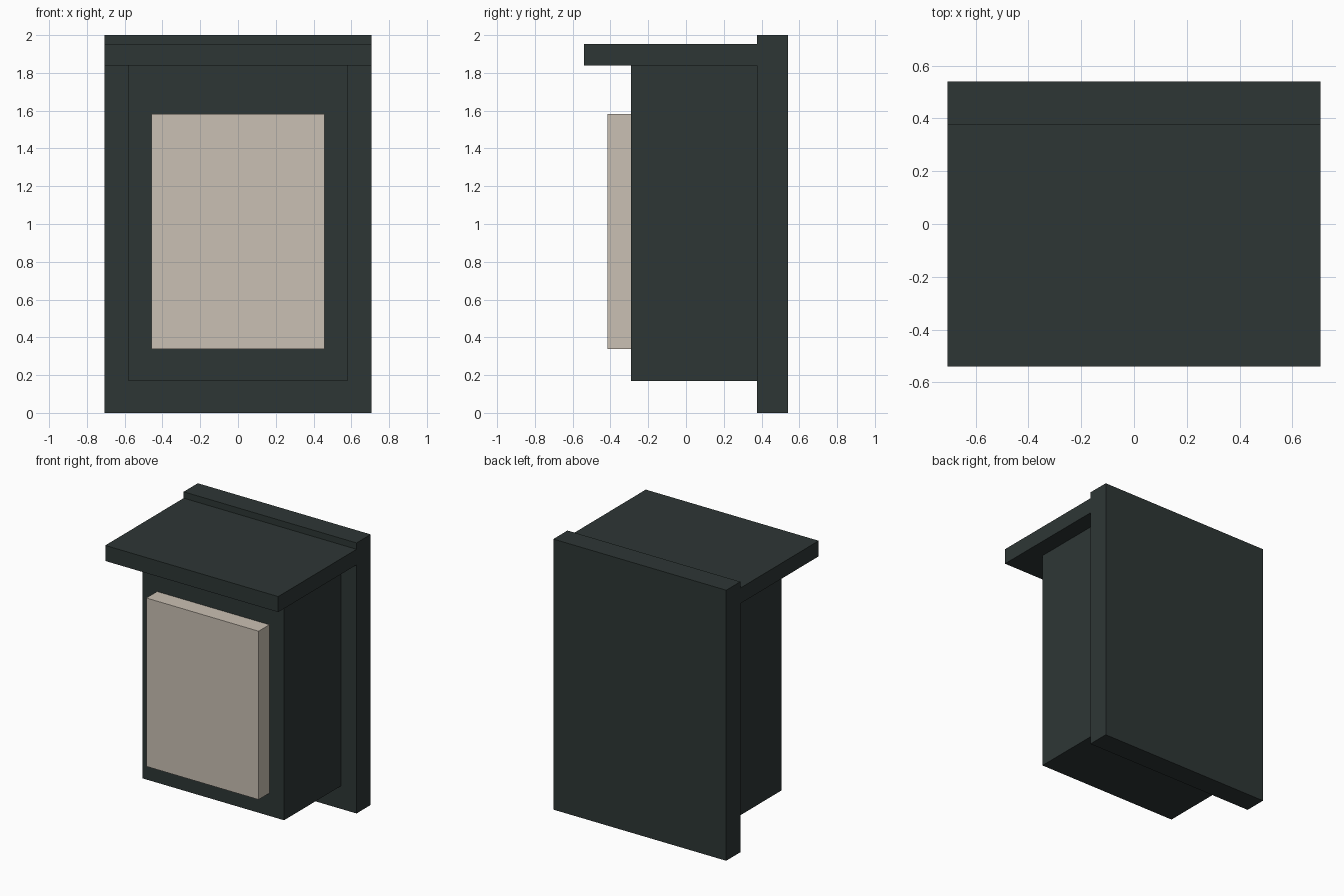
import bpy
import bmesh
from mathutils import Vector

cube = bpy.data.objects.get("Cube")
if cube:
    bpy.data.objects.remove(cube, do_unlink=True)


def make_material(name, color):
    mat = bpy.data.materials.new(name)
    mat.use_nodes = True
    mat.diffuse_color = color
    mat.node_tree.nodes["Principled BSDF"].inputs["Base Color"].default_value = color
    return mat


def box(name, half_width, y_range, z_range, mat):
    """Box centred on x, spanning the given depth and height ranges."""
    low = Vector((-half_width, y_range[0], z_range[0]))
    high = Vector((half_width, y_range[1], z_range[1]))
    bm = bmesh.new()
    bmesh.ops.create_cube(bm, size=1)
    bmesh.ops.scale(bm, vec=high - low, verts=bm.verts)
    bmesh.ops.translate(bm, vec=(low + high) / 2, verts=bm.verts)
    mesh = bpy.data.meshes.new(name)
    bm.to_mesh(mesh)
    bm.free()
    mesh.materials.append(mat)
    obj = bpy.data.objects.new(name, mesh)
    bpy.context.collection.objects.link(obj)
    return obj


dark = make_material("dark slate", (0.027, 0.037, 0.036, 1))
cream = make_material("warm cream", (0.591, 0.527, 0.451, 1))

# Wall plate, housing, overhanging canopy and raised front panel
box("back_plate", 0.707, (0.375, 0.54), (0, 2), dark)
box("housing", 0.58, (-0.29, 0.375), (0.17, 1.838), dark)
box("canopy", 0.707, (-0.54, 0.375), (1.838, 1.953), dark)
box("front_panel", 0.459, (-0.415, -0.29), (0.338, 1.583), cream)
